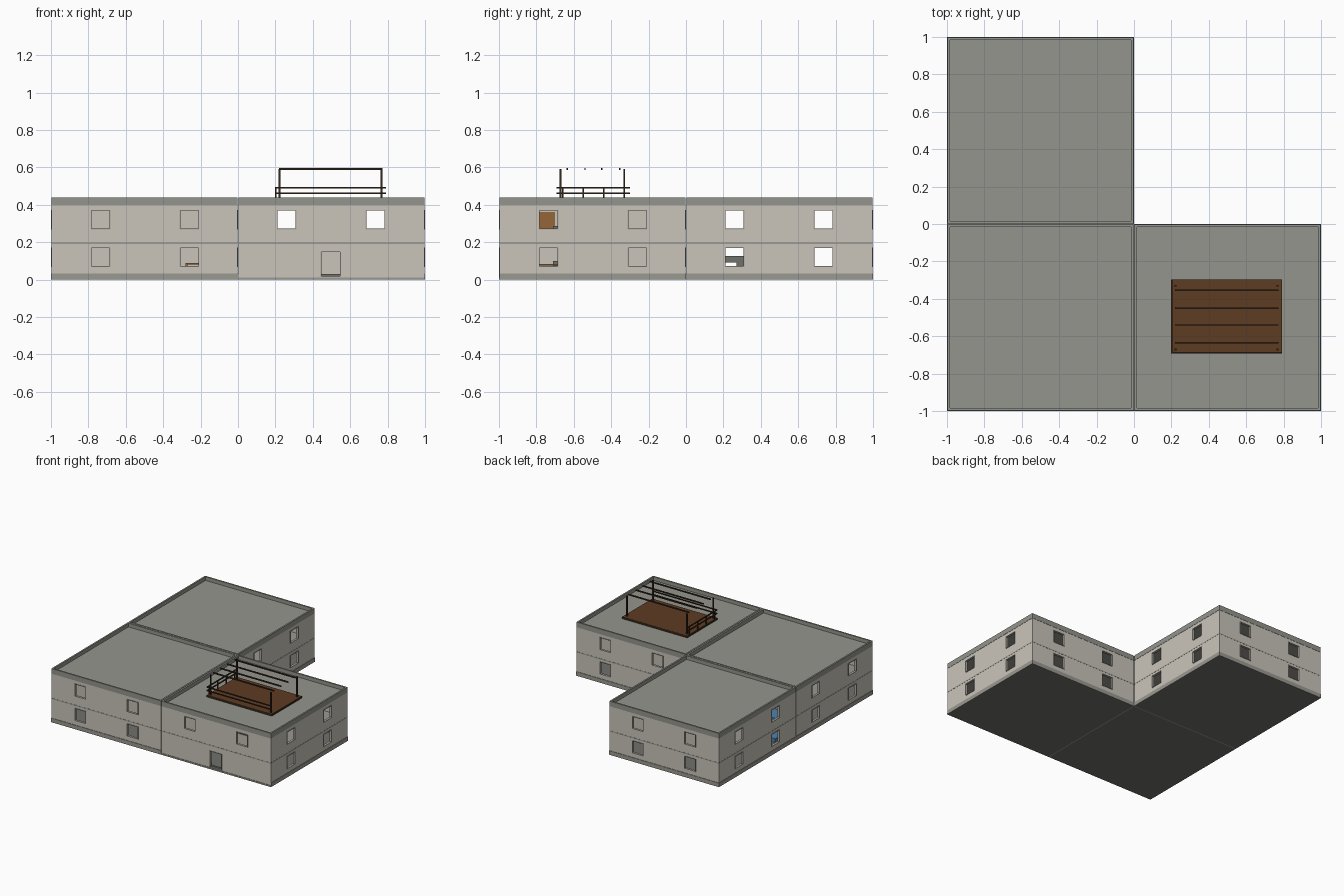
import bpy, bmesh

if "Cube" in bpy.data.objects:
    bpy.data.objects.remove(bpy.data.objects["Cube"])


def material(name, rgb):
    m = bpy.data.materials.new(name)
    m.diffuse_color = (*rgb, 1)
    m.use_nodes = True
    m.node_tree.nodes["Principled BSDF"].inputs["Base Color"].default_value = m.diffuse_color
    return m


WALL = material("wall_paint", (0.59, 0.56, 0.50))
FRAME = material("frame_paint", (0.42, 0.40, 0.36))
ROOF = material("roof_grey", (0.30, 0.30, 0.27))
TRIM = material("trim_grey", (0.16, 0.16, 0.145))
BASE = material("base_grey", (0.33, 0.32, 0.28))
WOOD = material("deck_wood", (0.11, 0.045, 0.016))
DARK = material("dark_wood", (0.04, 0.022, 0.012))
TAN = material("furniture_wood", (0.30, 0.13, 0.04))
BLUE = material("blue_fabric", (0.08, 0.22, 0.42))


def finish(name, bm, mat):
    bmesh.ops.recalc_face_normals(bm, faces=bm.faces)
    me = bpy.data.meshes.new(name)
    bm.to_mesh(me)
    bm.free()
    ob = bpy.data.objects.new(name, me)
    me.materials.append(mat)
    bpy.context.collection.objects.link(ob)
    return ob


def boxes(name, items, mat):
    # each item is x0, x1, y0, y1, z0, z1
    bm = bmesh.new()
    for x0, x1, y0, y1, z0, z1 in items:
        vs = bmesh.ops.create_cube(bm, size=1)["verts"]
        for v in vs:
            v.co = (x1 if v.co.x > 0 else x0,
                    y1 if v.co.y > 0 else y0,
                    z1 if v.co.z > 0 else z0)
    return finish(name, bm, mat)


def ring(x0, x1, y0, y1, z0, z1, t):
    return [(x0, x1, y0, y0 + t, z0, z1), (x0, x1, y1 - t, y1, z0, z1),
            (x0, x0 + t, y0 + t, y1 - t, z0, z1), (x1 - t, x1, y0 + t, y1 - t, z0, z1)]


def wall(name, axis, pos, a, b, holes):
    # grid of faces with the openings left out, thickened to a solid panel
    us = sorted({a, b, *[h[0] for h in holes], *[h[1] for h in holes]})
    zs = sorted({0.01, 0.405, *[h[2] for h in holes], *[h[3] for h in holes]})
    bm = bmesh.new()
    grid = [[bm.verts.new((u, pos, z) if axis == "x" else (pos, u, z)) for z in zs] for u in us]
    for i in range(len(us) - 1):
        for j in range(len(zs) - 1):
            u, z = (us[i] + us[i + 1]) / 2, (zs[j] + zs[j + 1]) / 2
            if not any(h[0] < u < h[1] and h[2] < z < h[3] for h in holes):
                bm.faces.new((grid[i][j], grid[i + 1][j], grid[i + 1][j + 1], grid[i][j + 1]))
    ob = finish(name, bm, WALL)
    s = ob.modifiers.new("thickness", "SOLIDIFY")
    s.thickness, s.offset = 0.012, 0
    # slim frame bars lining every opening
    bars, t, d = [], 0.004, 0.0095
    for u0, u1, z0, z1 in holes:
        for p, q, r, w in [(u0, u1, z0, z0 + t), (u0, u1, z1 - t, z1),
                           (u0, u0 + t, z0 + t, z1 - t), (u1 - t, u1, z0 + t, z1 - t)]:
            bars.append((p, q, pos - d, pos + d, r, w) if axis == "x"
                        else (pos - d, pos + d, p, q, r, w))
    if bars:
        boxes(name + "_frames", bars, FRAME)


def windows(sign, floors=(0.068, 0.268)):
    return [(sign * c - 0.052, sign * c + 0.052, z, z + 0.104)
            for c in (0.26, 0.735) for z in floors]


# three square wings forming the L: bounds and which sides are outdoors
E, G = 0.998, 0.002
wings = {
    "north_wing": ((-E, -G, G, E), "right back left"),
    "corner_wing": ((-E, -G, -E, -G), "front left"),
    "entrance_wing": ((G, E, -E, -G), "front right back"),
}
for name, ((x0, x1, y0, y1), outside) in wings.items():
    sx, sy = (1 if x0 > 0 else -1), (1 if y0 > 0 else -1)
    entrance = name == "entrance_wing"
    # outer and dividing walls
    for side in ("front", "back", "left", "right"):
        axis = "x" if side in ("front", "back") else "y"
        holes = windows(sx if axis == "x" else sy) if side in outside else []
        if entrance and side == "front":
            holes = windows(1, (0.268,)) + [(0.442, 0.55, 0.014, 0.15)]
        pos = {"front": y0 + 0.008, "back": y1 - 0.008,
               "left": x0 + 0.008, "right": x1 - 0.008}[side]
        a, b = (x0 + 0.002, x1 - 0.002) if axis == "x" else (y0 + 0.014, y1 - 0.014)
        wall(f"{name}_{side}_wall", axis, pos, a, b, holes)
    # floors, roof and parapet
    boxes(name + "_ground_slab", [(x0 + 0.003, x1 - 0.003, y0 + 0.003, y1 - 0.003, 0, 0.013),
                                  (x0 + 0.012, x1 - 0.012, y0 + 0.012, y1 - 0.012, 0.013, 0.03)], TRIM)
    boxes(name + "_upper_floor", [(x0 + 0.001, x1 - 0.001, y0 + 0.001, y1 - 0.001, 0.19, 0.198)], BASE)
    boxes(name + "_roof", [(x0 + 0.01, x1 - 0.01, y0 + 0.01, y1 - 0.01, 0.398, 0.41)], ROOF)
    boxes(name + "_parapet", ring(x0, x1, y0, y1, 0.398, 0.44, 0.013), ROOF)
    # plinth, lower along the entrance front
    plinth = ring(x0 - 0.002, x1 + 0.002, y0 - 0.002, y1 + 0.002, 0, 0.033, 0.005)
    if entrance:
        plinth[0] = plinth[0][:5] + (0.012,)
    boxes(name + "_plinth", plinth, BASE)

# roof terrace deck
boxes("terrace_deck", [(0.2, 0.79, -0.69, -0.30, 0.41, 0.425)], WOOD)
boxes("deck_edge", ring(0.198, 0.792, -0.692, -0.298, 0.41, 0.423, 0.006), DARK)


def post(x, y, z, r):
    return (x - r, x + r, y - r, y + r, 0.42, z)


# pergola: four posts and slats
boxes("pergola_posts", [post(x, y, 0.592, 0.005) for x in (0.222, 0.768) for y in (-0.67, -0.33)], DARK)
boxes("pergola_slats", [(0.218, 0.772, y - 0.004, y + 0.004, 0.587, 0.597)
                        for y in (-0.635, -0.54, -0.45, -0.355)], DARK)
# railings on the front and left of the deck
boxes("front_railing", [(0.2, 0.79, -0.692, -0.684, z, z + 0.008) for z in (0.457, 0.486)], DARK)
boxes("side_railing", [(0.198, 0.206, -0.69, -0.30, z, z + 0.008) for z in (0.457, 0.486)]
      + [post(0.202, y, 0.487, 0.004) for y in (-0.66, -0.55, -0.44, -0.33)], DARK)


def table(name, x0, x1, y0, y1, z, top, mat):
    legs = [(x, x + 0.01, y, y + 0.01, z, top - 0.008)
            for x in (x0, x1 - 0.01) for y in (y0, y1 - 0.01)]
    boxes(name, [(x0, x1, y0, y1, top - 0.008, top)] + legs, mat)


# simple furniture glimpsed through the openings
table("corner_room_table", -0.28, -0.12, -0.62, -0.42, 0.03, 0.088, TAN)
table("entrance_room_table", 0.55, 0.8, -0.82, -0.6, 0.03, 0.083, TAN)
boxes("entrance_room_cabinet", [(0.3, 0.4, -0.71, -0.62, 0.03, 0.1),
                                (0.5, 0.6, -0.71, -0.62, 0.198, 0.287)], TRIM)
boxes("inner_door", [(0.015, 0.022, -0.82, -0.70, 0.198, 0.36)], TAN)
boxes("north_room_counter", [(-0.6, -0.4, 0.18, 0.36, 0.09, 0.125),
                             (-0.6, -0.4, 0.27, 0.36, 0.03, 0.09)], TRIM)
table("north_room_table", -0.4, -0.15, 0.36, 0.56, 0.198, 0.255, TAN)
boxes("blue_beds", [(-0.93, -0.68, 0.03, 0.17, z, z + 0.032) for z in (0.03, 0.198)], BLUE)
